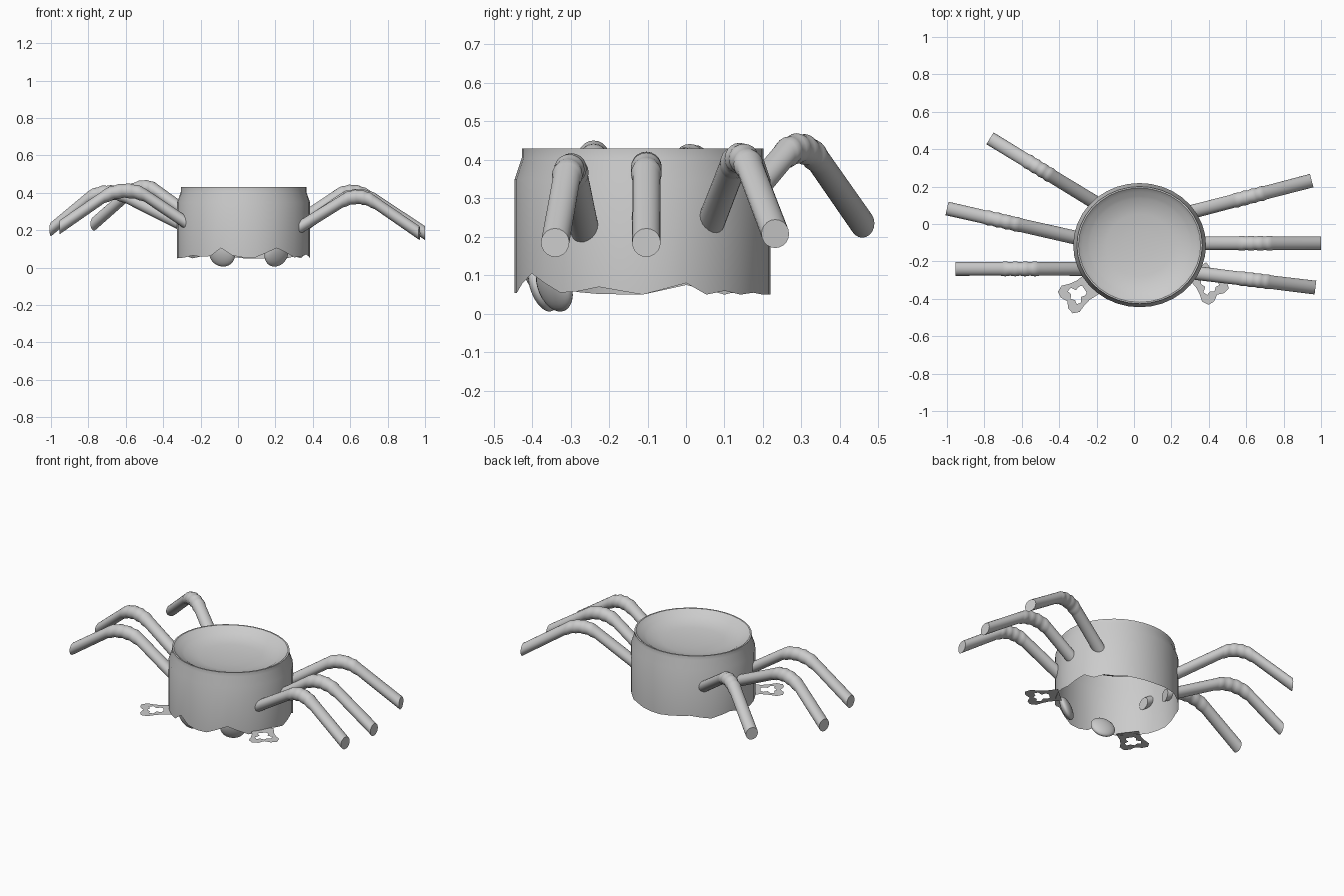
import bpy, bmesh, math
from mathutils import Vector, Matrix

if "Cube" in bpy.data.objects:
    bpy.data.objects.remove(bpy.data.objects["Cube"])

grey = bpy.data.materials.new("plain_grey")
grey.diffuse_color = (0.6, 0.6, 0.6, 1)
grey.use_nodes = True
grey.node_tree.nodes["Principled BSDF"].inputs["Base Color"].default_value = grey.diffuse_color
CX, CY, RX, RY = 0.03, -0.113, 0.355, 0.332


def finish(bm, name, angle=35, recalc=True):
    if recalc:
        bmesh.ops.recalc_face_normals(bm, faces=bm.faces)
    me = bpy.data.meshes.new(name)
    bm.to_mesh(me)
    bm.free()
    me.materials.append(grey)
    me.shade_smooth()
    me.set_sharp_from_angle(angle=math.radians(angle))
    ob = bpy.data.objects.new(name, me)
    bpy.context.collection.objects.link(ob)
    return ob


def bridge(bm, a, b):
    n = len(a)
    for i in range(n):
        j = (i + 1) % n
        bm.faces.new((a[i], a[j], b[j], b[i]))


# Can body: oval shell with ragged bottom edge, neck, rim and dished lid
EDGE = [(-180, .05), (-155, .052), (-140, .065), (-122, .053), (-110, .105),
        (-97, .054), (-80, .054), (-60, .105), (-38, .05), (-20, .07), (0, .05),
        (20, .08), (30, .05), (40, .06), (50, .05), (60, .055), (70, .05), (90, .05),
        (120, .07), (140, .05), (160, .075), (180, .05)]


def ragged(deg):
    for (a, za), (b, zb) in zip(EDGE, EDGE[1:]):
        if a <= deg <= b:
            return za + (zb - za) * (deg - a) / (b - a)


bm = bmesh.new()
SIDES = 36
profile = [(1, None), (1, .35), (.945, .405), (.945, .43), (.92, .43),
           (.86, .412), (.79, .402), (.75, .392), (.5, .376), (.25, .369)]
rings = []
for r, z in profile:
    ring = []
    for i in range(SIDES):
        d = -180 + i * 360 / SIDES
        t = math.radians(d)
        ring.append(bm.verts.new((CX + RX * r * math.cos(t), CY + RY * r * math.sin(t),
                                  ragged(d) if z is None else z)))
    rings.append(ring)
for a, b in zip(rings, rings[1:]):
    bridge(bm, a, b)
tip = bm.verts.new((CX, CY, .367))
for i in range(SIDES):
    bm.faces.new((rings[-1][i], rings[-1][(i + 1) % SIDES], tip))
finish(bm, "can_body", 28, recalc=False)


# Bendy straw legs: upright round sections swept along an arched path
def leg(name, start, end, bend0, bend1, z0, peak, z1, radius=.037):
    p0, p1 = Vector(start), Vector(end)
    d = (p1 - p0).normalized()
    side = Vector((-d.y, d.x))
    stations = [(0, z0, radius)]
    n = 16
    for k in range(n + 1):                     # ridged elbow
        f = k / n
        z = peak - .10 * (f - .45) ** 2
        stations.append((bend0 + (bend1 - bend0) * f, z,
                         radius + (.003 if k % 4 == 2 else -.001 if k % 4 == 0 else .001)))
    stations.append((1, z1, radius))
    bm = bmesh.new()
    loops = []
    for f, z, r in stations:
        c = p0.lerp(p1, f)
        loop = []
        for i in range(20):
            t = math.tau * i / 20
            q = c + side * (r * math.cos(t))
            loop.append(bm.verts.new((q.x, q.y, z + r * math.sin(t))))
        loops.append(loop)
    for a, b in zip(loops, loops[1:]):
        bridge(bm, a, b)
    bm.faces.new(loops[0])
    bm.faces.new(loops[-1])
    finish(bm, name, 40)


leg("leg_front_right", (.33, -.262), (.97, -.34), .36, .63, .215, .378, .185)
leg("leg_middle_right", (.34, -.103), (1.0, -.103), .32, .62, .215, .382, .185)
leg("leg_back_right", (.29, .06), (.95, .232), .36, .63, .225, .405, .208)
leg("leg_front_left", (-.27, -.24), (-.955, -.24), .34, .65, .235, .411, .215)
leg("leg_middle_left", (-.29, -.078), (-1.0, .083), .44, .72, .225, .402, .205)
leg("leg_back_left", (-.20, .11), (-.77, .458), .41, .67, .24, .43, .235)


# Eyes: flattened balls tucked behind the front edge, leaning outward at the top
def eye(name, loc, turn):
    bm = bmesh.new()
    bmesh.ops.create_uvsphere(bm, u_segments=24, v_segments=14, radius=1)
    m = (Matrix.Translation(loc) @ Matrix.Rotation(math.radians(turn), 4, 'Z')
         @ Matrix.Rotation(math.radians(18), 4, 'X') @ Matrix.Diagonal((.072, .028, .07, 1)))
    bm.transform(m)
    finish(bm, name, 60)


eye("eye_left", (-.085, -.372, .073), -18)
eye("eye_right", (.205, -.342, .073), 32)

# Pincers: flat pull tabs with a wavy outline and a star-shaped opening
OUTLINE = [(0, -.065), (.07, -.062), (.11, -.07), (.15, -.085), (.185, -.07), (.19, -.035),
           (.172, 0)]
OPENING = [(.06, -.02), (.075, -.03), (.10, -.022), (.115, -.048), (.14, -.042), (.135, -.02),
           (.15, 0)]


def tab(name, base, direction, z):
    d = Vector(direction).normalized()
    s = Vector((-d.y, d.x))
    bm = bmesh.new()
    loops = []
    for half in (OUTLINE, OPENING):
        pts = half + [(u, -v) for u, v in reversed(half[:-1])]
        loops.append([bm.verts.new((base[0] + d.x * u + s.x * v,
                                    base[1] + d.y * u + s.y * v, z)) for u, v in pts])
    bridge(bm, loops[0], loops[1])
    for f in bm.faces:
        f.normal_update()
        if f.normal.z < 0:
            f.normal_flip()
    finish(bm, name, recalc=False)


tab("pincer_left", (-.215, -.315), (-.145, -.10), .063)
tab("pincer_right", (.335, -.245), (.115, -.14), .07)
